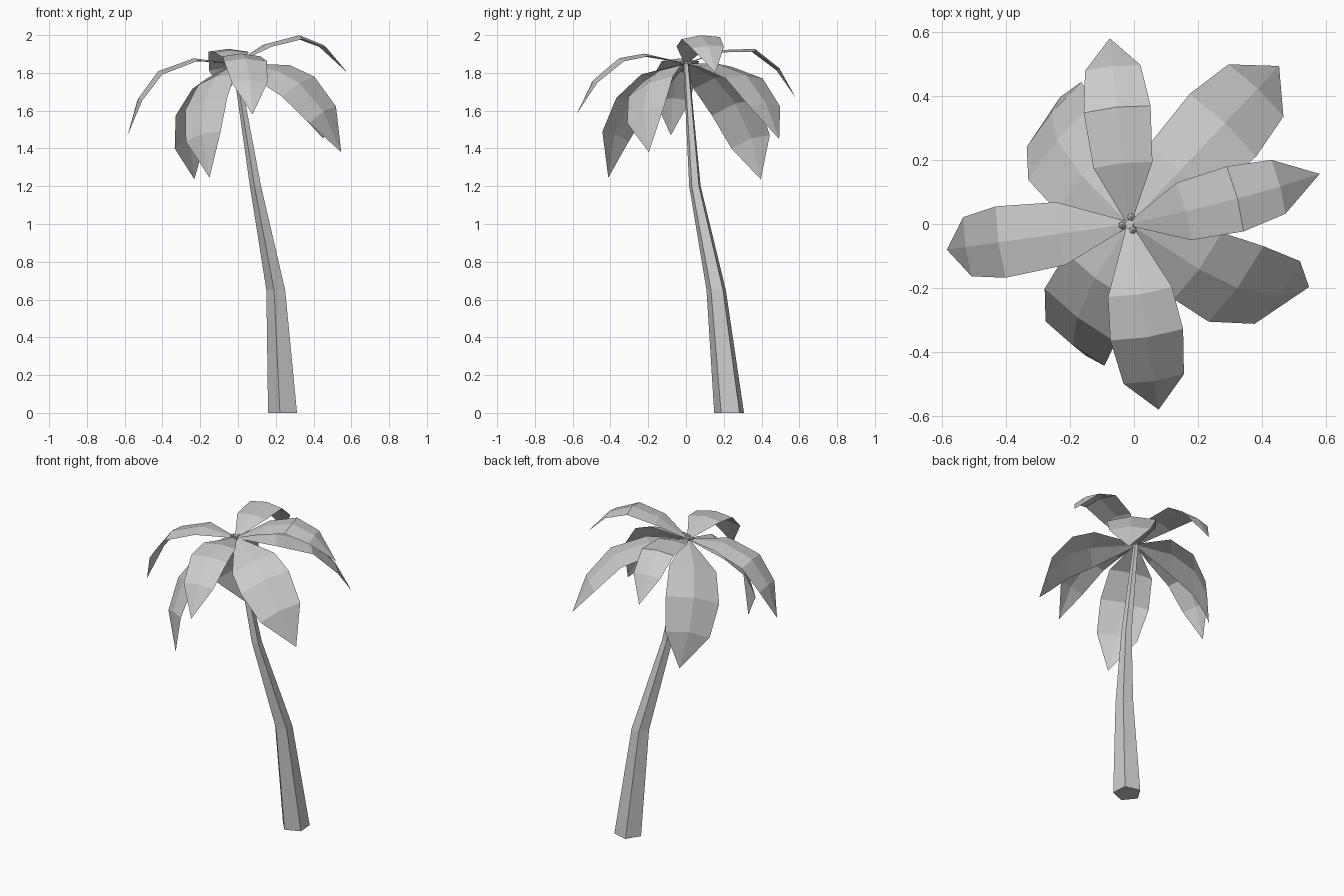
import bpy
import bmesh
from math import radians, cos, sin
from mathutils import Vector, Matrix

cube = bpy.data.objects.get("Cube")
if cube:
    bpy.data.objects.remove(cube, do_unlink=True)

grey = bpy.data.materials.new("plain grey")
grey.use_nodes = True
colour = (0.6, 0.6, 0.6, 1)
grey.diffuse_color = colour
grey.node_tree.nodes["Principled BSDF"].inputs["Base Color"].default_value = colour

CROWN = Vector((-0.015, 0, 1.85))


def finish(name, bm):
    """Turn a bmesh into a flat-shaded grey object."""
    mesh = bpy.data.meshes.new(name)
    bm.to_mesh(mesh)
    bm.free()
    mesh.materials.append(grey)
    obj = bpy.data.objects.new(name, mesh)
    bpy.context.scene.collection.objects.link(obj)
    return obj


def make_trunk(stations, sides=5, turn=radians(-104)):
    """Leaning tapered trunk lofted through pentagon rings."""
    bm = bmesh.new()
    rings = []
    for x, y, z, radius in stations:
        angles = [turn + radians(360 / sides) * i for i in range(sides)]
        rings.append([bm.verts.new((x + radius * cos(a), y + radius * sin(a), z))
                      for a in angles])
    for low, high in zip(rings, rings[1:]):
        for i in range(sides):
            j = (i + 1) % sides
            bm.faces.new((low[i], low[j], high[j], high[i]))
    bm.faces.new(rings[0][::-1])
    bm.faces.new(rings[-1])
    finish("trunk", bm)


def make_frond(name, heading, roll, width, spine):
    """Drooping leaf: two rows of faces either side of a low ridge."""
    bm = bmesh.new()
    place = (Matrix.Translation(CROWN) @ Matrix.Rotation(radians(heading), 4, "Z")
             @ Matrix.Rotation(radians(roll), 4, "X"))
    rows = []
    stations = [(0, 0)] + spine[:-1]
    for (reach, rise), share in zip(stations, (0.06, 0.88, 1, 0.83)):
        half = width * share / 2
        fold = 0.07 * half
        rows.append([bm.verts.new(place @ Vector(p)) for p in (
            (reach, half, rise - fold),
            (reach + fold, 0, rise + fold),
            (reach, -half, rise - fold))])
    for near, far in zip(rows, rows[1:]):
        for i in range(2):
            bm.faces.new((near[i], near[i + 1], far[i + 1], far[i]))
    tip = bm.verts.new(place @ Vector((spine[-1][0], 0, spine[-1][1])))
    for i in range(2):
        bm.faces.new((rows[-1][i], rows[-1][i + 1], tip))
    finish(name, bm)


make_trunk([(0.242, 0.23, 0, 0.083), (0.204, 0.161, 0.65, 0.054),
            (0.095, 0.048, 1.2, 0.032), (-0.015, 0, 1.86, 0.015)])

# Upper fronds: heading, roll, width, then (reach, rise) along the spine
make_frond("left_frond", 14.5, 3, 0.21,
           [(0.175, 0.10), (0.34, 0.142), (0.48, 0.09), (0.615, -0.05)])
make_frond("right_frond", 188, 0, 0.225,
           [(0.215, 0.02), (0.405, -0.05), (0.51, -0.19), (0.575, -0.38)])
make_frond("back_frond", 96, 0, 0.21,
           [(0.185, 0.065), (0.36, 0.07), (0.49, -0.03), (0.583, -0.18)])
make_frond("front_frond", -81, 0, 0.23,
           [(0.215, 0.045), (0.35, 0.02), (0.49, -0.095), (0.587, -0.27)])

# Lower, broader fronds
make_frond("back_left_frond", 46.5, 0, 0.285,
           [(0.22, -0.01), (0.425, -0.07), (0.575, -0.22), (0.68, -0.4)])
make_frond("front_left_frond", -36, 20, 0.31,
           [(0.25, -0.05), (0.38, -0.12), (0.5, -0.28), (0.57, -0.5)])
make_frond("front_right_frond", -127, 13, 0.285,
           [(0.19, -0.08), (0.32, -0.21), (0.4, -0.39), (0.41, -0.62)])
make_frond("back_right_frond", 140, -15, 0.33,
           [(0.2, -0.09), (0.33, -0.23), (0.4, -0.42), (0.42, -0.635)])

# Small buds at the crown
for number, angle in enumerate((75, 190, 300), 1):
    bm = bmesh.new()
    spot = CROWN + Vector((0.022 * cos(radians(angle)), 0.022 * sin(radians(angle)), 0.005))
    bmesh.ops.create_icosphere(bm, subdivisions=1, radius=0.013,
                               matrix=Matrix.Translation(spot))
    finish(f"crown_bud_{number}", bm)
